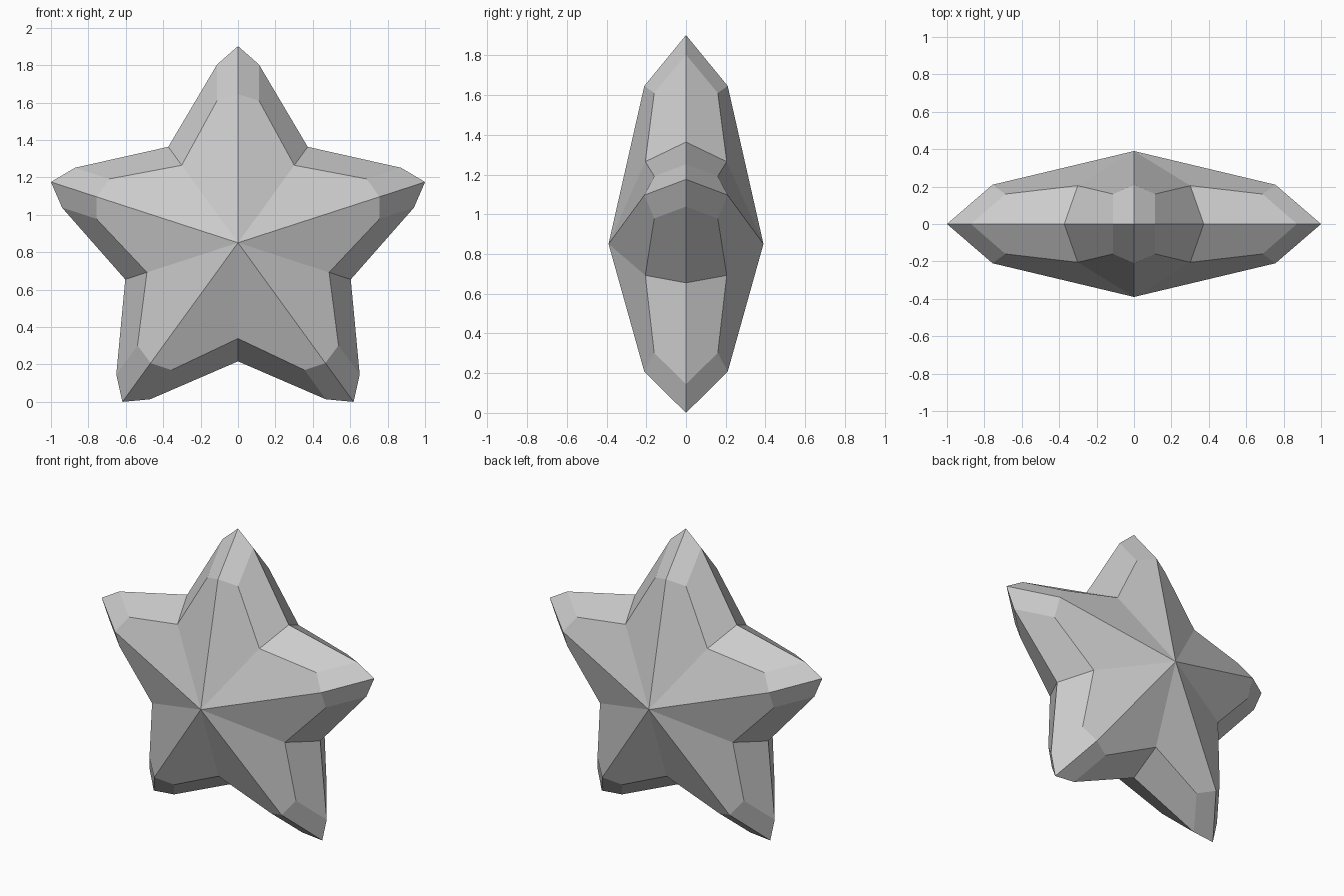
import bpy, bmesh, math
from mathutils import Vector, Matrix

if "Cube" in bpy.data.objects:
    bpy.data.objects.remove(bpy.data.objects["Cube"])

TIP = 1.0515                                # arm length
CENTRE = Vector((0, 0, TIP * math.cos(math.radians(36))))


def polar(radius, degrees, y):
    a = math.radians(degrees)
    return Vector((radius * math.sin(a), y, radius * math.cos(a)))


# Half of one arm, front side: hub, ridge, bevelled tip and valley
hub = Vector((0, -0.39, 0))
ridge = Vector((0, -0.21, 0.795))
tip = Vector((0, 0, TIP))
shoulder_front = Vector((0.112, -0.16, 0.76))
shoulder_mid = Vector((0.112, 0, 0.953))
valley_front = polar(0.512, 36, -0.205)
valley_mid = polar(0.634, 36, 0)
half_arm = [
    (hub, ridge, shoulder_front, valley_front),
    (ridge, tip, shoulder_mid, shoulder_front),
    (shoulder_front, shoulder_mid, valley_mid, valley_front),
]

# Mirror left/right and front/back, then repeat around the hub
bm = bmesh.new()
for arm in range(5):
    spin = Matrix.Rotation(math.radians(72 * arm), 3, 'Y')
    for sx in (1, -1):
        for sy in (1, -1):
            for face in half_arm:
                points = [spin @ Vector((p.x * sx, p.y * sy, p.z)) + CENTRE for p in face]
                bm.faces.new([bm.verts.new(p) for p in points])
bmesh.ops.remove_doubles(bm, verts=bm.verts[:], dist=0.001)
bmesh.ops.recalc_face_normals(bm, faces=bm.faces[:])

mesh = bpy.data.meshes.new("star")
bm.to_mesh(mesh)
bm.free()
star = bpy.data.objects.new("star", mesh)
bpy.context.collection.objects.link(star)
